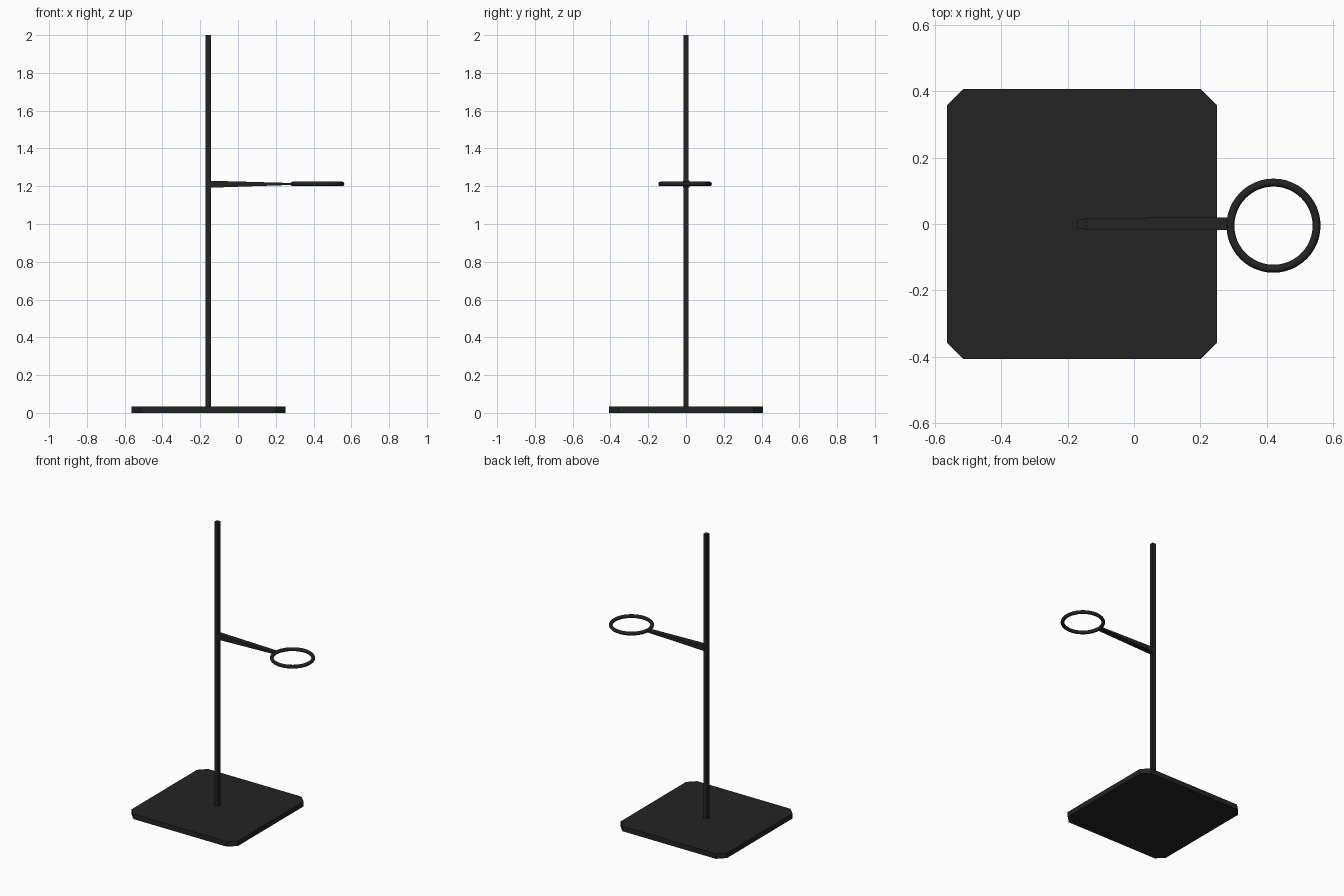
import bpy, bmesh
from math import pi

if "Cube" in bpy.data.objects:
    bpy.data.objects.remove(bpy.data.objects["Cube"])

dark = bpy.data.materials.new("dark_metal")
dark.diffuse_color = (0.017, 0.017, 0.017, 1)
dark.use_nodes = True
dark.node_tree.nodes["Principled BSDF"].inputs["Base Color"].default_value = dark.diffuse_color
CX = -0.157  # pole and base centre


def loft(name, rings):
    """Closed solid through matching cross-sections."""
    bm = bmesh.new()
    loops = [[bm.verts.new(p) for p in ring] for ring in rings]
    n = len(loops[0])
    for a, b in zip(loops, loops[1:]):
        for i in range(n):
            j = (i + 1) % n
            bm.faces.new((a[i], a[j], b[j], b[i]))
    bm.faces.new(loops[0][::-1])
    bm.faces.new(loops[-1])
    bmesh.ops.recalc_face_normals(bm, faces=bm.faces)
    mesh = bpy.data.meshes.new(name)
    bm.to_mesh(mesh)
    bm.free()
    mesh.materials.append(dark)
    ob = bpy.data.objects.new(name, mesh)
    bpy.context.collection.objects.link(ob)
    return ob


# Base plate with clipped corners
h, k = 0.408, 0.358
outline = [(h, -k), (h, k), (k, h), (-k, h), (-h, k), (-h, -k), (-k, -h), (k, -h)]
loft("base_plate", [[(CX + x, y, z) for x, y in outline] for z in (0, 0.035)])

# Square upright pole
w = 0.014
square = [(-w, -w), (w, -w), (w, w), (-w, w)]
loft("upright_pole", [[(CX + x, y, z) for x, y in square] for z in (0.03, 2.0)])

# Arm tapering in height toward the ring: x, y centre, half width, bottom, top
stations = [(-0.150, 0.001, 0.017, 1.192, 1.229), (0.285, 0.001, 0.019, 1.207, 1.217)]
loft("tapered_arm", [[(x, y - s, b), (x, y + s, b), (x, y + s, t), (x, y - s, t)]
                     for x, y, s, b, t in stations])

# Round hoop at the arm's end
bpy.ops.mesh.primitive_torus_add(location=(0.421, -0.005, 1.212), major_radius=0.13,
                                 minor_radius=0.012, major_segments=48, minor_segments=12)
hoop = bpy.context.object
hoop.name = "hoop"
hoop.data.materials.append(dark)
bpy.ops.object.shade_smooth_by_angle(angle=pi / 4)
